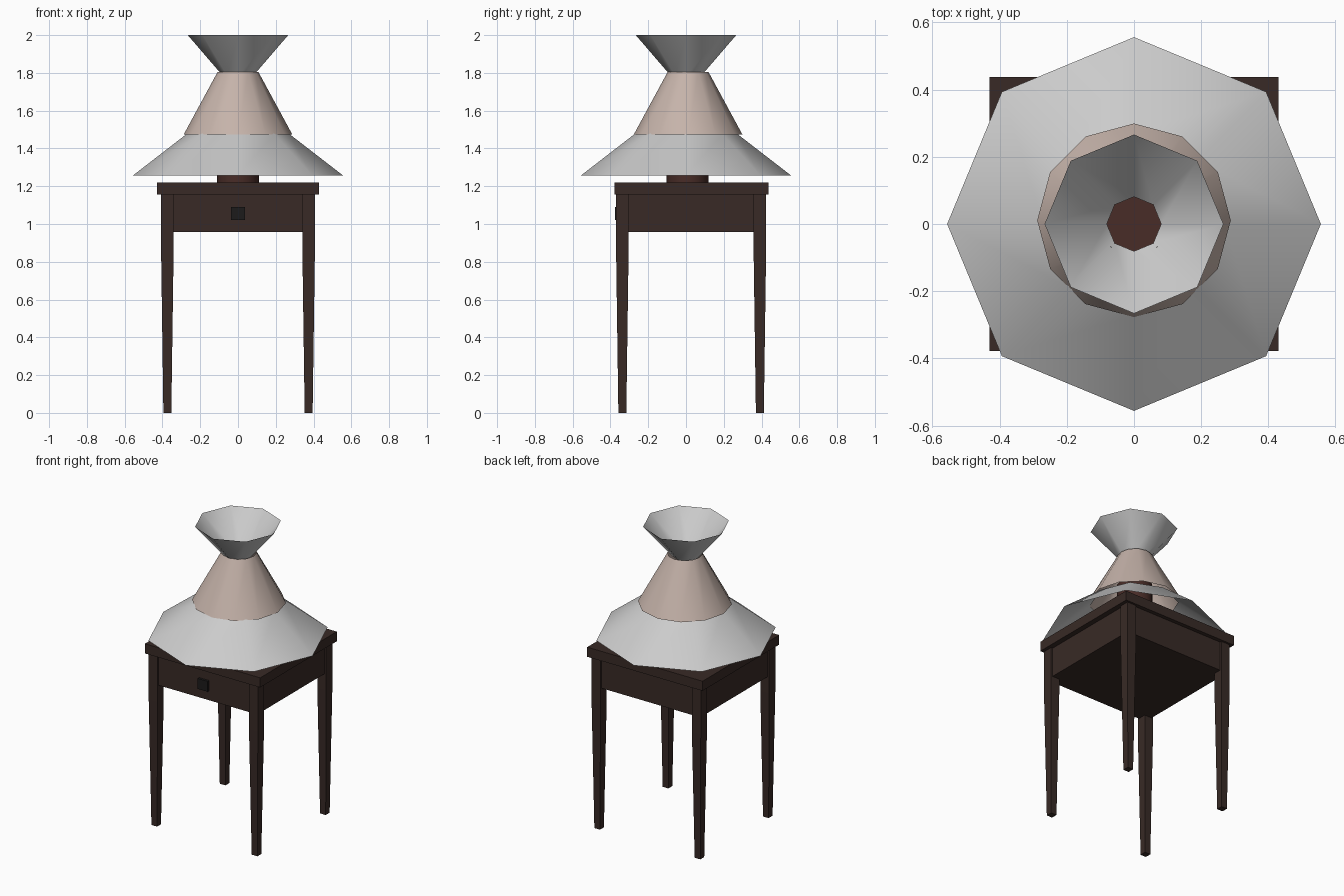
import bpy, bmesh
from math import sin, cos, pi

if "Cube" in bpy.data.objects:
    bpy.data.objects.remove(bpy.data.objects["Cube"])


def material(name, rgb):
    m = bpy.data.materials.new(name)
    m.diffuse_color = (*rgb, 1)
    m.use_nodes = True
    m.node_tree.nodes["Principled BSDF"].inputs["Base Color"].default_value = m.diffuse_color
    return m


WOOD = material("dark_wood", (0.04, 0.023, 0.019))
BLACK = material("black_metal", (0.012, 0.011, 0.011))
RED = material("red_brown", (0.065, 0.025, 0.02))
BEIGE = material("beige_fabric", (0.56, 0.45, 0.40))


def finish(name, bm, mat=None):
    bmesh.ops.recalc_face_normals(bm, faces=bm.faces)
    me = bpy.data.meshes.new(name)
    bm.to_mesh(me)
    bm.free()
    ob = bpy.data.objects.new(name, me)
    bpy.context.collection.objects.link(ob)
    if mat:
        me.materials.append(mat)
    return ob


def skin(bm, rings, caps):
    n = len(rings[0])
    for a, b in zip(rings, rings[1:]):
        for i in range(n):
            j = (i + 1) % n
            bm.faces.new((a[i], a[j], b[j], b[i])).smooth = n > 4
    if caps:
        bm.faces.new(rings[0])
        bm.faces.new(rings[-1])


def box(name, x, y, z, mat):
    bm = bmesh.new()
    rings = [[bm.verts.new((px, py, pz)) for px, py in
              ((x[0], y[0]), (x[1], y[0]), (x[1], y[1]), (x[0], y[1]))] for pz in z]
    skin(bm, rings, True)
    return finish(name, bm, mat)


def lathe(name, profile, sides, cy=0, caps=False, mat=None):
    bm = bmesh.new()
    rings = [[bm.verts.new((r * cos(2 * pi * i / sides), cy + r * sin(2 * pi * i / sides), z))
              for i in range(sides)] for r, z in profile]
    skin(bm, rings, caps)
    return finish(name, bm, mat)


# Table top, drawer box and square pull
box("table_top", (-0.43, 0.43), (-0.378, 0.438), (1.155, 1.22), WOOD)
box("drawer_box", (-0.395, 0.395), (-0.36, 0.412), (0.957, 1.155), WOOD)
box("drawer_pull", (-0.037, 0.037), (-0.376, -0.355), (1.02, 1.09), BLACK)

# Four tapered square legs
for side, cx in (("left", -0.374), ("right", 0.374)):
    for end, cy in (("front", -0.337), ("back", 0.391)):
        bm = bmesh.new()
        rings = [[bm.verts.new((cx + h * sx, cy + h * sy, z)) for sx, sy in
                  ((-1, -1), (1, -1), (1, 1), (-1, 1))]
                 for h, z in ((0.021, 0), (0.033, 0.85), (0.033, 1.155))]
        skin(bm, rings, True)
        finish(f"{end}_{side}_leg", bm, WOOD)

# Lamp: column, wide lower shade, beige cone, flared top
column = lathe("lamp_column", ((0.11, 1.22), (0.11, 1.60)), 12, 0.008, True, RED)
lathe("lower_shade", ((0.556, 1.257), (0.27, 1.478)), 8)
lathe("middle_cone", ((0.288, 1.473), (0.108, 1.805)), 12, 0.011, mat=BEIGE)
lathe("top_flare", ((0.081, 1.785), (0.266, 2.0)), 8)
